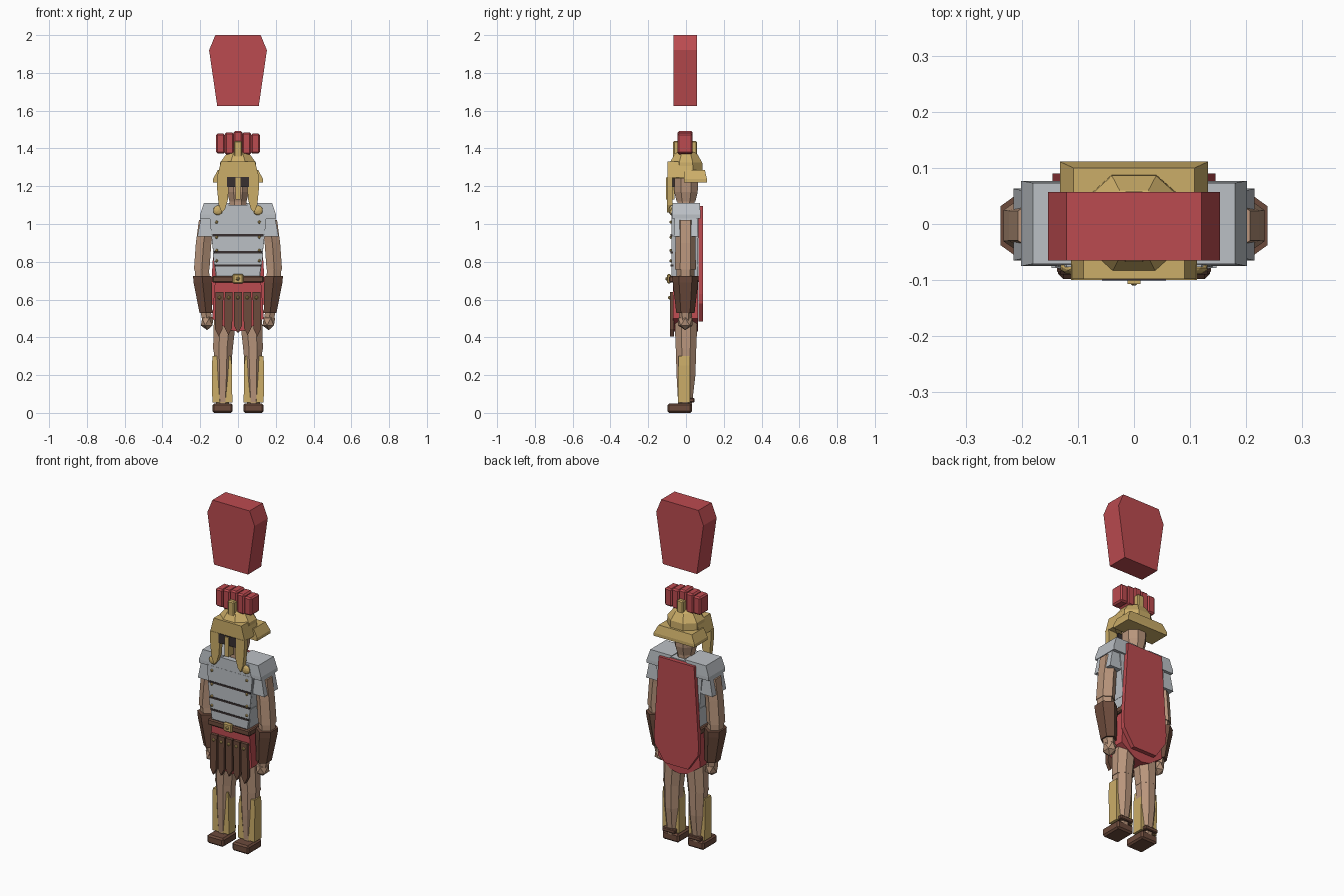
import bpy, bmesh, math
from mathutils import Vector


def mat(name, rgb):
    m = bpy.data.materials.new(name)
    m.diffuse_color = (*rgb, 1)
    return m


RED = mat("red_cloth", (0.50, 0.07, 0.08))
GOLD = mat("brass", (0.60, 0.42, 0.14))
SKIN = mat("skin", (0.48, 0.30, 0.20))
LEATHER = mat("leather", (0.15, 0.07, 0.045))
STEEL = mat("steel", (0.50, 0.53, 0.56))
DARK = mat("dark", (0.04, 0.03, 0.03))


def finish(name, bm, m, bevel=0):
    bmesh.ops.recalc_face_normals(bm, faces=bm.faces)
    me = bpy.data.meshes.new(name)
    bm.to_mesh(me)
    bm.free()
    me.materials.append(m)
    ob = bpy.data.objects.new(name, me)
    bpy.context.collection.objects.link(ob)
    if bevel:
        b = ob.modifiers.new("bevel", "BEVEL")
        b.width = bevel
        b.segments = 1
    return ob


def loft(name, rings, m, n=4, bevel=0):
    """Stack of n-sided rings (z, cx, cy, half width x, half width y)."""
    bm = bmesh.new()
    k = 1 / math.cos(math.pi / n)
    loops = []
    for z, cx, cy, rx, ry in rings:
        loops.append([bm.verts.new((cx + rx * k * math.cos((2 * i + 1) * math.pi / n),
                                    cy + ry * k * math.sin((2 * i + 1) * math.pi / n), z))
                      for i in range(n)])
    for a, b in zip(loops, loops[1:]):
        for i in range(n):
            j = (i + 1) % n
            bm.faces.new((a[i], a[j], b[j], b[i]))
    bm.faces.new(loops[0][::-1])
    bm.faces.new(loops[-1])
    return finish(name, bm, m, bevel)


def box(name, x0, x1, y0, y1, z0, z1, m, bevel=0):
    c = ((x0 + x1) / 2, (y0 + y1) / 2, abs(x1 - x0) / 2, (y1 - y0) / 2)
    return loft(name, [(z0, *c), (z1, *c)], m, 4, bevel)


def plate(name, pts, y0, y1, m, bevel=0):
    """Front-view outline (x, z) extruded along y."""
    bm = bmesh.new()
    a = [bm.verts.new((x, y0, z)) for x, z in pts]
    b = [bm.verts.new((x, y1, z)) for x, z in pts]
    bm.faces.new(a)
    bm.faces.new(b[::-1])
    for i in range(len(pts)):
        j = (i + 1) % len(pts)
        bm.faces.new((a[i], b[i], b[j], a[j]))
    return finish(name, bm, m, bevel)


def sym(pts):
    return pts + [(-x, z) for x, z in reversed(pts)]


def ball(name, loc, r, m, squash=(1, 1, 1), sub=1):
    bm = bmesh.new()
    bmesh.ops.create_icosphere(bm, subdivisions=sub, radius=r)
    for v in bm.verts:
        v.co = Vector((v.co.x * squash[0], v.co.y * squash[1], v.co.z * squash[2])) + Vector(loc)
    return finish(name, bm, m)


# Floating plume block
plate("plume", sym([(0.11, 1.625), (0.153, 1.92), (0.12, 2.0)]), -0.065, 0.057, RED)

# Crest tufts and holder
for i in range(-2, 3):
    d = abs(i)
    box("crest_tuft", i * 0.046 - 0.024, i * 0.046 + 0.024, -0.045, 0.035,
        1.365 + 0.004 * d, 1.492 - 0.007 * d, RED, 0.008)
box("crest_holder", -0.021, 0.021, -0.068, 0.058, 1.34, 1.44, GOLD, 0.006)

# Helmet bowl, brow and neck guard
loft("helmet_bowl", [(1.24, 0, 0, 0.1, 0.088), (1.325, 0, 0, 0.095, 0.086),
                     (1.37, 0, 0, 0.062, 0.06), (1.385, 0, 0, 0.035, 0.035)], GOLD, 8)
plate("brow", sym([(0.112, 1.245), (0.09, 1.33)]), -0.098, 0.03, GOLD)
loft("neck_guard", [(1.22, 0, 0.05, 0.132, 0.061), (1.238, 0, 0.05, 0.132, 0.061),
                    (1.285, 0, 0.045, 0.108, 0.055)], GOLD)
plate("eye_opening", sym([(0.057, 1.195), (0.057, 1.25)]), -0.101, -0.06, DARK)
box("nose_guard", -0.012, 0.012, -0.107, -0.06, 1.13, 1.245, GOLD)

# Head and neck
loft("head", [(1.12, 0, 0, 0.045, 0.05), (1.17, 0, 0, 0.058, 0.062),
              (1.28, 0, 0, 0.065, 0.065)], SKIN, 8)
loft("neck", [(1.06, 0, 0, 0.045, 0.045), (1.16, 0, 0, 0.045, 0.045)], SKIN, 8)

# Torso armour
loft("torso", [(0.72, 0, -0.003, 0.118, 0.062), (0.93, 0, -0.003, 0.14, 0.068),
               (1.03, 0, -0.003, 0.15, 0.07), (1.1, 0, 0, 0.13, 0.06)], STEEL)
bands = [(0.945, 1.035, 0.147), (0.855, 0.935, 0.14), (0.785, 0.845, 0.134), (0.725, 0.775, 0.122)]
for z0, z1, w in bands:
    plate("chest_band", sym([(w - 0.008, z0), (w, z1)]), -0.078, 0.064, STEEL)
    box("band_seam", -w + 0.012, w - 0.012, -0.081, -0.06, z0 - 0.01, z0 + 0.001, DARK)
plate("collar_plate", sym([(0.14, 1.035), (0.12, 1.1)]), -0.077, 0.066, STEEL)
for s in (-1, 1):
    for z in (1.01, 0.93, 0.86, 0.805):
        ball("chest_stud", (s * 0.113, -0.08, z), 0.009, GOLD)

# Belt, buckle and skirt
box("belt", -0.137, 0.137, -0.09, 0.068, 0.69, 0.725, LEATHER, 0.006)
box("buckle", -0.028, 0.028, -0.1, -0.08, 0.685, 0.736, GOLD, 0.006)
ball("buckle_boss", (0, -0.1, 0.71), 0.011, GOLD)
plate("skirt", sym([(0, 0.43), (0.05, 0.44), (0.137, 0.5), (0.122, 0.69)])[1:], -0.068, 0.064, RED)

# Leather strips with studs
for i in range(-2, 3):
    t = i * 0.049
    x = t * 1.04
    z = 0.42 - 0.008 * abs(i)
    plate("leather_strip", [(x, z), (x + 0.02, z + 0.04), (t + 0.021, 0.64),
                            (t - 0.021, 0.64), (x - 0.02, z + 0.04)], -0.086, -0.064, LEATHER)
    ball("strip_stud", (t, -0.087, 0.61), 0.01, GOLD)

# Cape
plate("cape", sym([(0.075, 0.483), (0.14, 0.58), (0.145, 0.63), (0.115, 1.095)]), 0.066, 0.09, RED)

for s in (-1, 1):
    # Cheek guards and hinge bosses
    plate("cheek_guard", [(s * x, z) for x, z in
                          [(0.112, 1.25), (0.11, 1.18), (0.102, 1.1), (0.085, 1.06), (0.068, 1.08),
                           (0.053, 1.13), (0.05, 1.195), (0.057, 1.25)]], -0.1, -0.072, GOLD)
    ball("cheek_curl", (s * 0.106, -0.078, 1.072), 0.026, GOLD, (1, 0.5, 1), 2)

    # Shoulder plates
    loft("shoulder_plate", [(1.03, s * 0.15, 0.001, 0.051, 0.076), (1.05, s * 0.15, 0.001, 0.051, 0.076),
                            (1.112, s * 0.11, 0.001, 0.07, 0.072)], STEEL)
    loft("upper_sleeve_plate", [(0.935, s * 0.172, -0.001, 0.043, 0.064),
                                (1.04, s * 0.155, -0.001, 0.04, 0.06)], STEEL)

    # Arms
    loft("upper_arm", [(0.76, s * 0.192, -0.003, 0.041, 0.048), (0.9, s * 0.182, -0.003, 0.041, 0.046),
                       (1.02, s * 0.165, -0.003, 0.042, 0.046)], SKIN, 6)
    loft("lower_arm", [(0.49, s * 0.165, -0.003, 0.025, 0.028), (0.7, s * 0.188, -0.003, 0.038, 0.04),
                       (0.77, s * 0.192, -0.003, 0.038, 0.042)], SKIN, 6)
    loft("forearm_guard", [(0.53, s * 0.17, -0.003, 0.034, 0.042), (0.69, s * 0.187, -0.003, 0.048, 0.058),
                           (0.725, s * 0.19, -0.003, 0.048, 0.06)], LEATHER, 6)
    ball("hand", (s * 0.163, -0.004, 0.482), 0.044, SKIN, (0.85, 1, 1))

    # Legs
    loft("thigh", [(0.335, s * 0.08, 0, 0.052, 0.054), (0.48, s * 0.07, 0, 0.058, 0.06),
                   (0.7, s * 0.062, 0, 0.055, 0.058)], SKIN, 8)
    loft("calf", [(0.04, s * 0.082, -0.005, 0.034, 0.036), (0.2, s * 0.08, 0.0, 0.045, 0.05),
                  (0.345, s * 0.079, 0.0, 0.05, 0.054)], SKIN, 8)
    loft("greave", [(0.055, s * 0.083, -0.01, 0.053, 0.032), (0.25, s * 0.085, -0.01, 0.053, 0.031),
                    (0.3, s * 0.087, -0.01, 0.048, 0.03)], GOLD)

    # Sandals
    box("sandal", s * 0.028, s * 0.135, -0.098, 0.031, 0.0, 0.05, LEATHER, 0.009)
    box("ankle_strap", s * 0.042, s * 0.125, 0.0, 0.045, 0.055, 0.078, LEATHER, 0.004)
